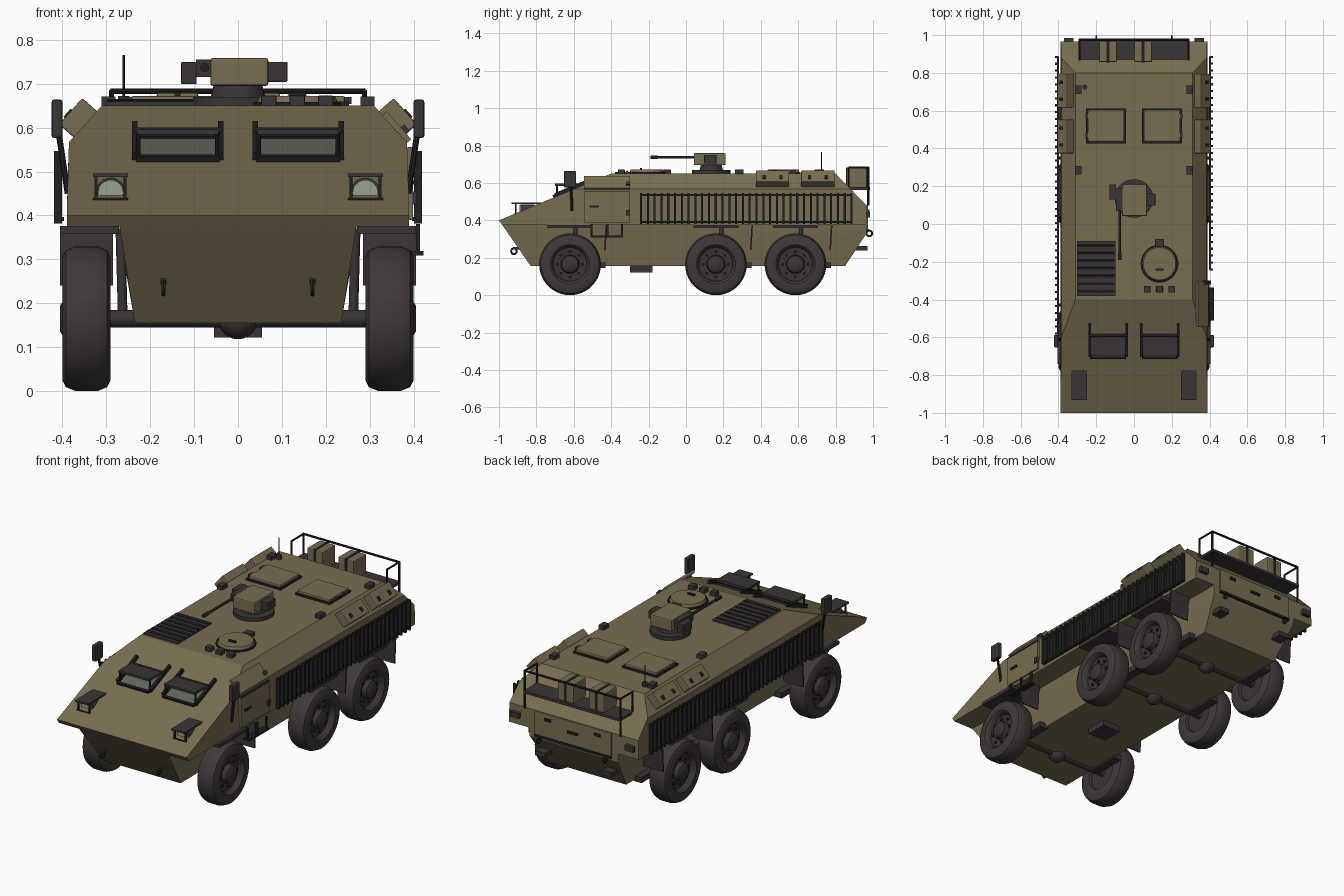
import bpy, bmesh, math
from mathutils import Vector

if "Cube" in bpy.data.objects:
    bpy.data.objects.remove(bpy.data.objects["Cube"])

def mat(name, c):
    m = bpy.data.materials.new(name)
    m.diffuse_color = (*c, 1)
    m.use_nodes = True
    m.node_tree.nodes["Principled BSDF"].inputs["Base Color"].default_value = m.diffuse_color
    return m

OLIVE = mat("olive paint", (0.19, 0.155, 0.085))
DARK = mat("dark metal", (0.042, 0.034, 0.035))
BLACK = mat("black metal", (0.016, 0.015, 0.016))
TYRE = mat("tyre rubber", (0.05, 0.041, 0.04))
GLASS = mat("window glass", (0.115, 0.127, 0.098))
LAMP = mat("lamp glass", (0.33, 0.36, 0.28))

def finish(name, bm, *mats):
    bmesh.ops.recalc_face_normals(bm, faces=bm.faces)
    me = bpy.data.meshes.new(name)
    bm.to_mesh(me)
    bm.free()
    for m in mats:
        me.materials.append(m)
    ob = bpy.data.objects.new(name, me)
    bpy.context.collection.objects.link(ob)
    return ob

def box(name, loc, size, m, rot=(0, 0, 0), bevel=0):
    bm = bmesh.new()
    bmesh.ops.create_cube(bm, size=1)
    bmesh.ops.scale(bm, vec=size, verts=bm.verts)
    if bevel:
        bmesh.ops.bevel(bm, geom=bm.edges[:], offset=bevel, segments=2, affect='EDGES', profile=0.5)
    ob = finish(name, bm, m)
    ob.location, ob.rotation_euler = loc, rot
    return ob

def smooth(ob):
    bpy.ops.object.select_all(action='DESELECT')
    ob.select_set(True)
    bpy.context.view_layer.objects.active = ob
    bpy.ops.object.shade_smooth_by_angle(angle=math.radians(35))

def bar(name, p, q, r, m, seg=12, r2=None):
    p, q = Vector(p), Vector(q)
    bm = bmesh.new()
    bmesh.ops.create_cone(bm, cap_ends=True, segments=seg, radius1=r,
                          radius2=r if r2 is None else r2, depth=(q - p).length)
    ob = finish(name, bm, m)
    ob.location = (p + q) / 2
    ob.rotation_euler = (q - p).to_track_quat('Z', 'Y').to_euler()
    smooth(ob)
    return ob

def ring(name, loc, r, t, m, rot=(0, 0, 0)):
    bpy.ops.mesh.primitive_torus_add(location=loc, rotation=rot, major_radius=r, minor_radius=t,
                                     major_segments=20, minor_segments=6)
    ob = bpy.context.object
    ob.name = name
    ob.data.materials.append(m)

def convex(name, pts, m):
    bm = bmesh.new()
    for x, y, z in pts:
        for s in (-1, 1):
            bm.verts.new((s * x, y, z))
    bmesh.ops.convex_hull(bm, input=bm.verts[:])
    bmesh.ops.dissolve_limit(bm, angle_limit=0.01, verts=bm.verts[:], edges=bm.edges[:])
    return finish(name, bm, m)

# Hull: wide upper body and narrow lower tub
convex("upper_hull", [(.39, -1, .40), (.39, -.983, .375), (.385, -.6, .567), (.31, -.4, .65),
                      (.31, .8, .65), (.385, .88, .567), (.388, .965, .48), (.39, .965, .375)], OLIVE)
convex("lower_hull", [(.27, -.984, .378), (.235, -.83, .155), (.235, .85, .155),
                      (.265, .965, .33), (.27, .965, .378)], OLIVE)

GL = math.atan2(.25, .6)                      # glacis slope
def glacis(y, up=0):
    return .40 + (y + 1) * .25 / .6 + up

CH = .849                                     # roof chamfer tilt
def chamfer(s, up, along=0):                  # point on chamfer, x and z
    return s * (.3475 + .75 * up - .66 * along), .6075 + .66 * up + .75 * along

# Wheels: lathed tyre and rim, hub bolts
PROFILE = [(0, .31), (.09, .31), (.095, .295), (.14, .29), (.156, .298), (.165, .32), (.165, .37), (.156, .392),
           (.14, .40), (.105, .40), (.096, .392), (.09, .372), (.05, .37), (.045, .395), (.03, .405), (0, .405)]
def wheel(s, y):
    bm = bmesh.new()
    vs = [bm.verts.new((s * x, 0, r)) for r, x in PROFILE]
    es = [bm.edges.new(e) for e in zip(vs, vs[1:])]
    bmesh.ops.spin(bm, geom=vs + es, cent=(0, 0, 0), axis=(1, 0, 0), angle=math.tau, steps=40)
    bmesh.ops.remove_doubles(bm, verts=bm.verts[:], dist=1e-4)
    for f in bm.faces:
        c = f.calc_center_median()
        f.material_index = int(math.hypot(c.y, c.z) < .094)
    ob = finish("wheel", bm, TYRE, DARK)
    ob.location = (0, y, .165)
    smooth(ob)
    for i in range(8):
        a = i * math.tau / 8
        py, pz = y + .068 * math.cos(a), .165 + .068 * math.sin(a)
        bar("wheel_bolt", (s * .368, py, pz), (s * .38, py, pz), .008, BLACK, 6)

for y in (-.62, .16, .585):
    bar("axle", (-.31, y, .165), (.31, y, .165), .02, DARK)
    bpy.ops.mesh.primitive_uv_sphere_add(segments=20, ring_count=12, radius=.045, location=(0, y, .163))
    diff = bpy.context.object
    diff.name = "differential"
    diff.data.materials.append(DARK)
    smooth(diff)
    for s in (-1, 1):
        wheel(s, y)
        bar("suspension_strut", (s * .262, y + .03, .15), (s * .268, y + .03, .37), .011, DARK)
        box("suspension_arm", (s * .25, y + .1, .16), (.05, .18, .03), DARK)
        box("mud_flap", (s * .345, y + .19, .308), (.12, .008, .135), DARK, (-.06, 0, 0))
        box("wheel_arch", (s * .338, y, .367), (.135, .24, .018), DARK)
box("belly_plate", (0, -.24, .14), (.11, .12, .035), DARK)

for s in (-1, 1):
    # Windscreens with raised shutters
    x = s * .137
    box("window_glass", (x, -.65, glacis(-.65, .004)), (.17, .11, .009), GLASS, (GL, 0, 0))
    for e in (-1, 1):
        box("window_rail", (x + e * .098, -.615, glacis(-.615, .008)), (.013, .185, .025), BLACK, (GL, 0, 0))
        bar("shutter_stay", (x + e * .09, -.69, glacis(-.69)), (x + e * .09, -.69, .588), .005, BLACK, 8)
    for y in (-.705, -.595):
        box("window_sill", (x, y, glacis(y, .006)), (.19, .012, .016), BLACK, (GL, 0, 0))
    box("window_shutter", (x, -.645, .59), (.185, .11, .012), DARK)
    bar("shutter_hinge", (x - .1, -.59, .592), (x + .1, -.59, .592), .008, BLACK)
    # Headlights under guards
    x = s * .29
    bar("headlight", (x, -.81, .452), (x, -.885, .452), .034, DARK, 24)
    bar("headlight_lens", (x, -.885, .452), (x, -.89, .452), .029, LAMP, 24)
    box("indicator_lamp", (x + s * .033, -.87, .437), (.018, .03, .022), LAMP)
    box("headlight_guard", (x, -.85, .491), (.08, .165, .008), DARK)
    for e in (-1, 1):
        box("guard_post", (x + e * .033, -.91, .46), (.007, .01, .065), BLACK)
    box("guard_bar", (x, -.912, .435), (.08, .008, .009), BLACK)
    # Tow points
    ring("front_tow_ring", (s * .17, -.92, .235), .015, .005, BLACK, (0, math.pi / 2, 0))
    box("front_tow_lug", (s * .17, -.905, .25), (.014, .04, .014), DARK)
    ring("rear_tow_ring", (s * .2, .98, .33), .015, .005, BLACK, (0, math.pi / 2, 0))
    box("rear_bumper_block", (s * .2, .935, .25), (.06, .07, .025), DARK)
    # Mirrors
    box("mirror", (s * .412, -.62, .62), (.025, .065, .088), DARK, bevel=.006)
    bar("mirror_arm", (s * .388, -.61, .45), (s * .41, -.615, .6), .007, BLACK, 8)
    # Chamfer stowage boxes with clips
    for y in (.463, .705):
        cx, cz = chamfer(s, .02)
        box("stowage_box", (cx, y, cz), (.08, .178, .05), OLIVE, (0, s * CH, 0), .004)
        for dy in (-.045, .045):
            cx, cz = chamfer(s, .046, -.008)
            box("stowage_clip", (cx, y + dy, cz), (.025, .018, .006), BLACK, (0, s * CH, 0))
    # Slat armour, longer on the left where there is no door
    y0, y1 = (-.24 if s > 0 else -.58), .885
    for z in (.392, .535):
        box("slat_rail", (s * .402, (y0 + y1) / 2, z), (.012, y1 - y0, .01), BLACK)
    n = round((y1 - y0) / .0363)
    for i in range(n + 1):
        box("armour_slat", (s * .41, y0 + (y1 - y0) * i / n, .464), (.018, .011, .165), BLACK)
    # Roof blocks and rectangular roof hatches
    for y in (.285, .71):
        box("roof_block", (s * .295, y, .66), (.032, .045, .022), DARK)
    box("rear_hatch_frame", (s * .148, .52, .653), (.21, .185, .012), BLACK)
    box("rear_hatch_lid", (s * .148, .52, .662), (.192, .168, .02), OLIVE, bevel=.005)
    for dy in (-.05, .05):
        box("hatch_hinge", (s * .25, .52 + dy, .662), (.016, .03, .016), DARK)
    # Rear lamps
    box("rear_lamp", (s * .345, .972, .43), (.05, .025, .03), DARK)

# Side door on the right, bent over the chamfer, with step
box("side_door", (.39, -.423, .472), (.018, .245, .165), OLIVE)
ux, uz = chamfer(1, .006, -.014)
box("side_door_top", (ux, -.423, uz), (.085, .245, .014), OLIVE, (0, CH, 0))
box("door_seam", (.394, -.423, .553), (.014, .245, .005), BLACK)
box("door_handle", (.402, -.49, .475), (.01, .05, .01), BLACK)
box("door_hinge", (.4, -.31, .44), (.016, .022, .03), DARK)
box("door_hinge_top", (.376, -.31, .592), (.02, .022, .024), DARK, (0, CH, 0))
for y in (-.505, -.42, -.342):
    box("step_leg", (.41, y, .345), (.01, .01, .07), BLACK)
box("step_tread", (.405, -.423, .314), (.035, .175, .01), BLACK)

# Roof grille
box("engine_grille", (-.2, -.235, .653), (.205, .29, .012), DARK)
for i in range(7):
    box("grille_bar", (-.2, -.355 + i * .04, .66), (.195, .012, .008), BLACK, (.3, 0, 0))

# Commander hatch and periscopes
bar("round_hatch_ring", (.135, -.21, .648), (.135, -.21, .658), .1, BLACK, 40)
bar("round_hatch_lid", (.135, -.21, .655), (.135, -.21, .672), .093, OLIVE, 40, .086)
box("round_hatch_hinge", (.135, -.1, .662), (.045, .04, .022), DARK)
box("round_hatch_handle", (.135, -.24, .676), (.04, .01, .01), BLACK)
for x in (.07, .135, .2):
    box("periscope", (x, -.345, .66), (.036, .036, .026), DARK, bevel=.004)

# Remote turret
bar("turret_ring", (0, .135, .648), (0, .135, .67), .102, DARK, 40)
bar("turret_column", (0, .135, .67), (0, .135, .698), .062, DARK, 32, .055)
box("turret_body", (.003, .127, .727), (.132, .17, .064), OLIVE, bevel=.006)
box("turret_sight", (.09, .13, .727), (.045, .065, .046), DARK, bevel=.003)
box("gun_cradle", (-.078, .13, .735), (.035, .12, .04), DARK)
box("ammo_box", (-.112, .17, .724), (.036, .08, .05), DARK, bevel=.003)
bar("gun_barrel", (-.076, .1, .737), (-.076, -.185, .737), .007, BLACK)
bar("gun_muzzle", (-.076, -.15, .737), (-.076, -.19, .737), .01, BLACK)

# Antenna
bar("antenna_base", (-.26, .725, .648), (-.26, .725, .672), .013, DARK)
bar("antenna", (-.26, .725, .66), (-.26, .725, .765), .003, BLACK, 6)

# Rear rack with boxes and rail
box("rack_floor", (0, .925, .57), (.58, .115, .014), DARK)
for x in (-.138, .048):
    box("rack_box", (x, .913, .627), (.095, .11, .105), OLIVE, bevel=.006)
    box("rack_box_strap", (x, .913, .627), (.014, .114, .109), BLACK)
bar("rack_rail", (-.29, .975, .683), (.29, .975, .683), .006, BLACK, 8)
for s in (-1, 1):
    bar("rack_post", (s * .288, .975, .48), (s * .288, .975, .686), .006, BLACK, 8)
    bar("rack_side_rail", (s * .288, .975, .683), (s * .288, .87, .683), .005, BLACK, 8)
    bar("rack_front_post", (s * .288, .87, .57), (s * .288, .87, .683), .005, BLACK, 8)

# Rear door
box("rear_door", (0, .967, .415), (.46, .012, .13), OLIVE)
box("rear_door_hinge", (0, .972, .348), (.46, .014, .012), BLACK)
for x in (-.15, .15):
    box("rear_door_latch", (x, .975, .45), (.035, .012, .014), BLACK)
box("rear_door_handle", (0, .976, .42), (.06, .012, .012), BLACK)
